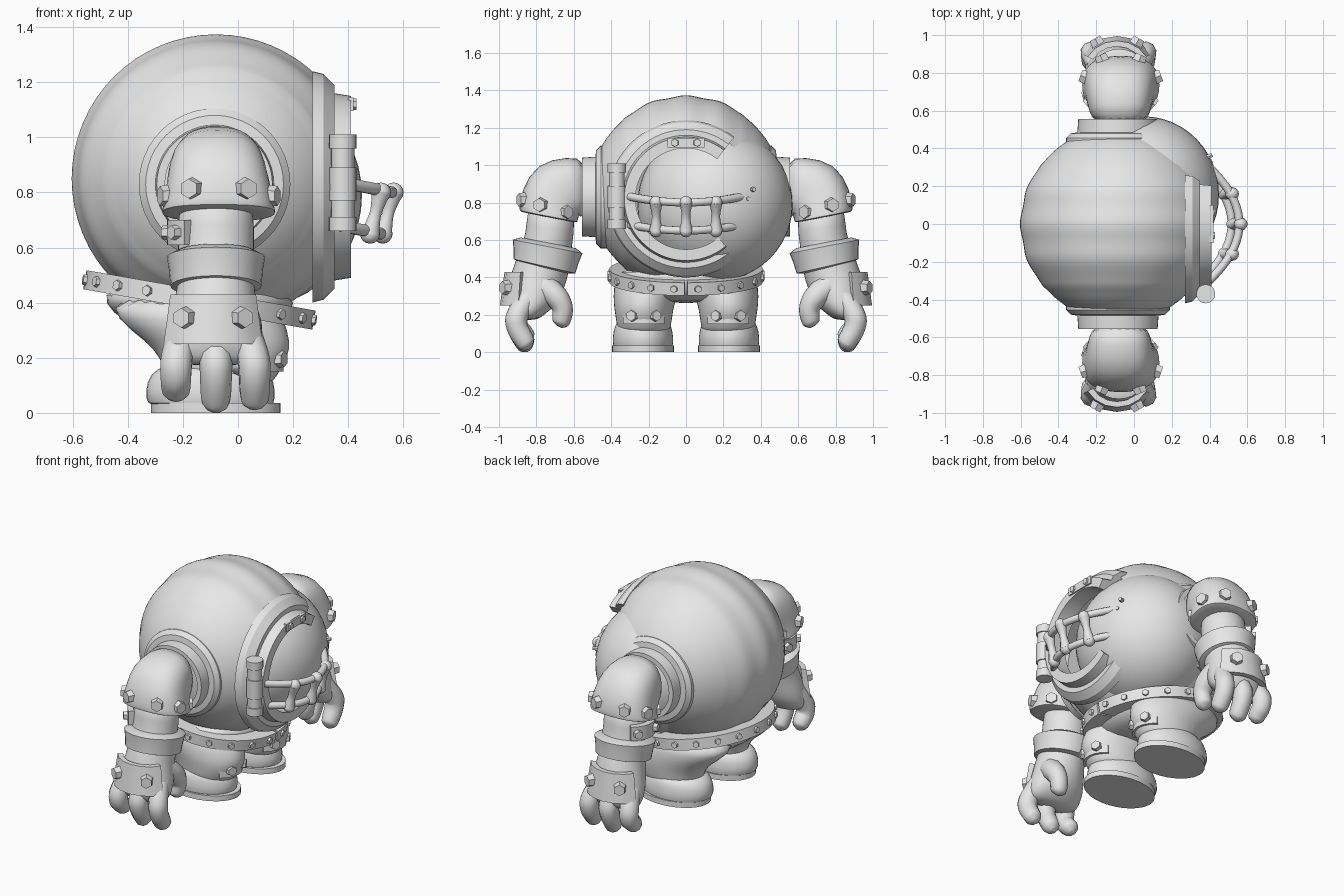
import bpy, bmesh
from math import cos, sin, pi, radians, sqrt, copysign
from mathutils import Matrix, Vector, Euler

cube = bpy.data.objects.get("Cube")
if cube:
    bpy.data.objects.remove(cube)

GREY = (0.8, 0.8, 0.8, 1)
mat = bpy.data.materials.new("plain_grey")
mat.use_nodes = True
mat.diffuse_color = GREY
mat.node_tree.nodes["Principled BSDF"].inputs["Base Color"].default_value = GREY


def finish(name, mesh, angle=35, subdiv=0):
    mesh.materials.clear()
    mesh.materials.append(mat)
    mesh.shade_smooth()
    mesh.set_sharp_from_angle(angle=radians(angle))
    ob = bpy.data.objects.new(name, mesh)
    bpy.context.collection.objects.link(ob)
    if subdiv:
        mod = ob.modifiers.new("smooth", 'SUBSURF')
        mod.levels = mod.render_levels = subdiv
    return ob


def put(name, bm, **kw):
    bmesh.ops.recalc_face_normals(bm, faces=bm.faces)
    mesh = bpy.data.meshes.new(name)
    bm.to_mesh(mesh)
    bm.free()
    return finish(name, mesh, **kw)


def place(loc, rot=(0, 0, 0), scale=(1, 1, 1)):
    return Matrix.LocRotScale(Vector(loc), Euler([radians(a) for a in rot]), Vector(scale))


def skin(bm, rows, wrap_rows, wrap_cols):
    """Quads between successive rows of vertices."""
    n, m = len(rows), len(rows[0])
    for i in range(n if wrap_rows else n - 1):
        for j in range(m if wrap_cols else m - 1):
            a, b = rows[i], rows[(i + 1) % n]
            k = (j + 1) % m
            bm.faces.new((a[j], a[k], b[k], b[j]))


def lathe(profile, m, start=0, end=360, seg=48, closed=True):
    """Turn an (r, h) profile around local z, fully or over an arc."""
    bm = bmesh.new()
    full = end - start >= 360
    rows = []
    for i in range(seg if full else seg + 1):
        a = radians(start + (end - start) * i / seg)
        rows.append([bm.verts.new(m @ Vector((r * cos(a), r * sin(a), h))) for r, h in profile])
    skin(bm, rows, full, closed)
    if not full and closed:
        bm.faces.new(rows[0])
        bm.faces.new(rows[-1])
    return bm


def band(inner, outer, low, high):
    return [(inner, low), (outer, low), (outer, high), (inner, high)]


def loft(name, sections, side=1, seg=20, subdiv=1, power=1):
    """Skin ellipses (x, y, z, rx, rv, tilt); tilt leans rv from y to z."""
    bm = bmesh.new()
    rows = []
    for x, y, z, rx, rv, tilt in sections:
        t, row = radians(tilt), []
        for i in range(seg):
            a = 2 * pi * i / seg
            u, v = (copysign(abs(f) ** power, f) for f in (cos(a), sin(a)))
            row.append(bm.verts.new((x + rx * u, side * (y + rv * v * cos(t)), z + rv * v * sin(t))))
        rows.append(row)
    skin(bm, rows, False, True)
    bm.faces.new(rows[0])
    bm.faces.new(rows[-1])
    return put(name, bm, subdiv=subdiv, angle=60)


def tube(name, pts, radius):
    """Round tube; each point is (x, y, z, radius factor)."""
    cu = bpy.data.curves.new(name, 'CURVE')
    cu.dimensions = '3D'
    cu.bevel_depth, cu.bevel_resolution, cu.use_fill_caps = radius, 3, True
    sp = cu.splines.new('NURBS')
    sp.points.add(len(pts) - 1)
    for p, (x, y, z, f) in zip(sp.points, pts):
        p.co, p.radius = (x, y, z, 1), f
    sp.use_endpoint_u, sp.order_u, sp.resolution_u = True, 3, 6
    tmp = bpy.data.objects.new(name + "_path", cu)
    bpy.context.collection.objects.link(tmp)
    dg = bpy.context.evaluated_depsgraph_get()
    mesh = bpy.data.meshes.new_from_object(tmp.evaluated_get(dg))
    bpy.data.objects.remove(tmp)
    mesh.name = name
    return finish(name, mesh, angle=60)


def ball(name, loc, scale, seg=32):
    bm = bmesh.new()
    bmesh.ops.create_uvsphere(bm, u_segments=seg, v_segments=seg // 2, radius=1,
                              matrix=place(loc, scale=scale))
    return put(name, bm)


def bolt(bm, loc, out, r=0.042, depth=0.045):
    m = Matrix.Translation(loc) @ Vector(out).to_track_quat('Z', 'Y').to_matrix().to_4x4()
    bmesh.ops.create_cone(bm, cap_ends=True, segments=6, radius1=r, radius2=r * 0.85,
                          depth=depth, matrix=m)


def bolt_ring(bm, centre, rx, ry, angles, side=1, lean=0, **kw):
    for a in map(radians, angles):
        out = Vector((cos(a) / rx, side * sin(a) / ry, 0))
        offset = Vector((rx * cos(a), side * ry * sin(a), lean * sin(a)))
        bolt(bm, Vector(centre) + offset, out, **kw)


# Ribbed round body, cut at the front opening and along the belt
def body_radius(y):
    rib = 0.004 * cos(2 * pi * y / 0.19) if abs(y) < 0.33 else -0.006
    return sqrt(0.52 ** 2 - y * y) + rib


profile = [(0.0, -0.47)] + [(body_radius(y), y) for y in (i / 50 - 0.47 for i in range(48))] + [(0.0, 0.47)]
body = lathe(profile, place((-0.08, 0, 0.85), (-90, 0, 0)), seg=64, closed=False)
tilt = radians(10)
belt_axis = Vector((sin(tilt), 0, cos(tilt)))
for co, no in (((0.3, 0, 0), (1, 0, 0)), ((-0.14, 0, 0.40), -belt_axis)):
    bmesh.ops.bisect_plane(body, geom=body.verts[:] + body.edges[:] + body.faces[:],
                           plane_co=co, plane_no=no, clear_outer=True)
bmesh.ops.remove_doubles(body, verts=body.verts, dist=0.0005)
put("body_shell", body, angle=30)

# Front opening rim and the smooth mass bulging out of it
front = place((0, 0, 0.82), (0, 90, 0))
rim = [(0.42, 0.27), (0.41, 0.31), (0.37, 0.35), (0.34, 0.35), (0.33, 0.41),
       (0.27, 0.41), (0.27, 0.30)]
put("front_rim", lathe(rim, front, 142, 400), angle=25)
ball("inner_bulge", (0.05, 0.155, 0.79), (0.4, 0.415, 0.41), 48)

# Hinge post beside the opening
hinge = [(0, 0.66), (0.05, 0.66), (0.05, 0.71), (0.042, 0.71), (0.042, 0.77), (0.05, 0.77),
         (0.05, 0.89), (0.042, 0.89), (0.042, 0.96), (0.05, 0.96), (0.05, 1.01), (0, 1.01)]
put("hinge_post", lathe(hinge, place((0.38, -0.37, 0)), seg=20, closed=False))

# Face cage: two curved bars tied by three knobbed uprights
for name, z, reach in (("upper_bar", 0.80, 0.56), ("lower_bar", 0.65, 0.52)):
    pts = [(reach - 0.14 * (y / 0.28) ** 2, y, z + 0.35 * y * y, 1)
           for y in (-0.3, -0.24, -0.16, -0.08, 0, 0.08, 0.16, 0.24, 0.3)]
    tube("cage_" + name, pts, 0.022)
for y in (-0.16, 0, 0.16):
    back = 0.14 * (y / 0.28) ** 2
    top, low = Vector((0.565 - back, y, 0.80)), Vector((0.525 - back, y, 0.65))
    tube("cage_upright", [(*top.lerp(low, t), f) for t, f in
                          ((0, 1.4), (0.2, 1.1), (0.5, 0.8), (0.8, 1.1), (1, 1.4))], 0.026)
    for p in (top, low):
        ball("cage_knob", p, (0.036, 0.034, 0.036), 16)

# Belt with rivets, split at the front
belt = place((-0.14, 0, 0.41), (0, 10, 0), (1.03, 1, 1))
put("belt", lathe(band(0.25, 0.41, -0.035, 0.035), belt, 1, 359, 64))
rivets = bmesh.new()
for i in range(20):
    a = 2 * pi * (i + 0.5) / 20
    out = Vector((cos(a), sin(a), 0))
    bolt(rivets, belt @ (out * 0.41), belt.to_3x3() @ out, r=0.022, depth=0.025)
for y in (-0.06, 0.06):
    bolt(rivets, (0.415, y, 1.12), (1, 0, 0), r=0.024, depth=0.03)
for y, z in ((0.30, 0.77), (0.33, 0.82), (0.36, 0.87)):
    bolt(rivets, (0.40, y, z), (1, 0.4, 0), r=0.014, depth=0.03)
put("rivets", rivets, angle=20)
rim_plate = bmesh.new()
bmesh.ops.create_cube(rim_plate, size=1, matrix=place((0.41, 0, 1.12), scale=(0.02, 0.2, 0.05)))
put("rim_plate", rim_plate)

# Hips
loft("hips", [(-0.15, 0, 0.46, 0.34, 0.37, 0), (-0.14, 0, 0.40, 0.355, 0.385, 0),
              (-0.12, 0, 0.33, 0.30, 0.34, 0), (-0.08, 0, 0.26, 0.2, 0.22, 0)])

bolts = bmesh.new()
for side, label in ((1, "left_"), (-1, "right_")):
    # Legs, boots and knee plates
    loft(label + "leg", [(-0.17, 0.19, 0.43, 0.30, 0.18, 0), (-0.14, 0.21, 0.34, 0.31, 0.18, 0),
                         (-0.07, 0.225, 0.26, 0.265, 0.165, 0), (-0.05, 0.225, 0.2, 0.235, 0.155, 0),
                         (-0.06, 0.225, 0.13, 0.20, 0.145, 0), (-0.07, 0.225, 0.08, 0.18, 0.13, 0)], side)
    loft(label + "boot", [(-0.09, 0.23, 0.18, 0.18, 0.13, 0), (-0.10, 0.23, 0.14, 0.225, 0.155, 0),
                          (-0.10, 0.23, 0.08, 0.24, 0.165, 0), (-0.10, 0.23, 0.03, 0.235, 0.165, 0),
                          (-0.09, 0.23, 0.02, 0.2, 0.14, 0)], side)
    loft(label + "sole", [(-0.08, 0.23, 0, 0.235, 0.165, 0), (-0.08, 0.23, 0.035, 0.235, 0.165, 0)],
         side, seg=40, subdiv=0)
    put(label + "knee_plate", lathe(band(0.18, 0.21, 0.15, 0.24),
        place((-0.045, side * 0.225, 0), scale=(1, 0.75, 1)), -45, 45, 6))
    bolt_ring(bolts, (-0.045, side * 0.225, 0.195), 0.213, 0.165, (-22, 22), side, r=0.034, depth=0.035)

    # Shoulder socket
    socket = [(0.18, 0.38), (0.275, 0.38), (0.275, 0.455), (0.25, 0.48), (0.215, 0.485),
              (0.21, 0.555), (0.18, 0.555)]
    put(label + "shoulder_socket", lathe(socket, place((-0.085, 0, 0.83), (-90 * side, 0, 0))))

    # Shoulder guard, arm and cuff
    loft(label + "shoulder_guard", [
        (-0.075, 0.53, 0.88, 0.14, 0.155, 90), (-0.075, 0.60, 0.885, 0.165, 0.165, 80),
        (-0.075, 0.68, 0.87, 0.18, 0.19, 50), (-0.07, 0.725, 0.80, 0.195, 0.17, 22),
        (-0.07, 0.735, 0.74, 0.205, 0.16, 11), (-0.07, 0.735, 0.725, 0.21, 0.16, 11),
        (-0.07, 0.735, 0.72, 0.195, 0.145, 11)], side, power=0.8)
    loft(label + "arm", [
        (-0.08, 0.72, 0.78, 0.14, 0.13, 10), (-0.08, 0.725, 0.66, 0.14, 0.13, 8),
        (-0.08, 0.74, 0.57, 0.14, 0.13, 10), (-0.08, 0.77, 0.45, 0.14, 0.15, 12),
        (-0.085, 0.80, 0.36, 0.16, 0.15, 10), (-0.085, 0.82, 0.27, 0.18, 0.135, 5),
        (-0.085, 0.845, 0.2, 0.175, 0.09, 0), (-0.085, 0.85, 0.17, 0.13, 0.05, 0)], side)
    loft(label + "cuff", [
        (-0.08, 0.737, 0.585, 0.14, 0.15, 11), (-0.08, 0.74, 0.565, 0.178, 0.19, 11),
        (-0.08, 0.748, 0.515, 0.17, 0.178, 12), (-0.08, 0.757, 0.46, 0.165, 0.17, 13),
        (-0.08, 0.759, 0.45, 0.13, 0.13, 13)], side, seg=32, subdiv=0)
    bolt_ring(bolts, (-0.07, side * 0.735, 0.775), 0.2, 0.16,
              (60, 120, 16, -35, 164, 215), side, lean=0.045)

    # Elbow and wrist plates
    ends = (130, 215) if side > 0 else (145, 230)
    put(label + "elbow_plate", lathe(band(0.13, 0.165, 0.61, 0.70),
        place((-0.08, side * 0.725, 0), scale=(1.08, 0.95, 1)), *ends, 6))
    bolt_ring(bolts, (-0.08, side * 0.725, 0.655), 0.178, 0.16, (145, 195), side, r=0.03)
    mid = 90 * side
    put(label + "wrist_plate", lathe([(0.15, 0.25), (0.185, 0.25), (0.16, 0.43), (0.13, 0.43)],
        place((-0.09, side * 0.81, 0), scale=(1.1, 1, 1)), mid - 62, mid + 62, 6))
    bolt_ring(bolts, (-0.09, side * 0.81, 0.345), 0.2, 0.18, (58, 122), side)

    # Three fingers and a thumb
    for i, (x, tip) in enumerate(((-0.225, 0.05), (-0.08, 0.01), (0.06, 0.02))):
        tube(label + "finger_%d" % (i + 1), [
            (x * 0.8 - 0.02, side * 0.84, 0.30, 0.9), (x, side * 0.91, 0.20, 1.05),
            (x, side * 0.905, 0.13, 1), (x, side * 0.865, tip + 0.045, 0.95),
            (x, side * 0.845, tip + 0.012, 0.8), (x, side * 0.835, tip, 0.2)], 0.058)
    tube(label + "thumb", [
        (0.0, side * 0.77, 0.36, 1.3), (0.03, side * 0.70, 0.31, 1.2),
        (0.03, side * 0.655, 0.24, 1), (0.02, side * 0.665, 0.175, 0.95),
        (0.02, side * 0.672, 0.145, 0.75), (0.02, side * 0.677, 0.135, 0.2)], 0.055)
put("plate_bolts", bolts, angle=20)
